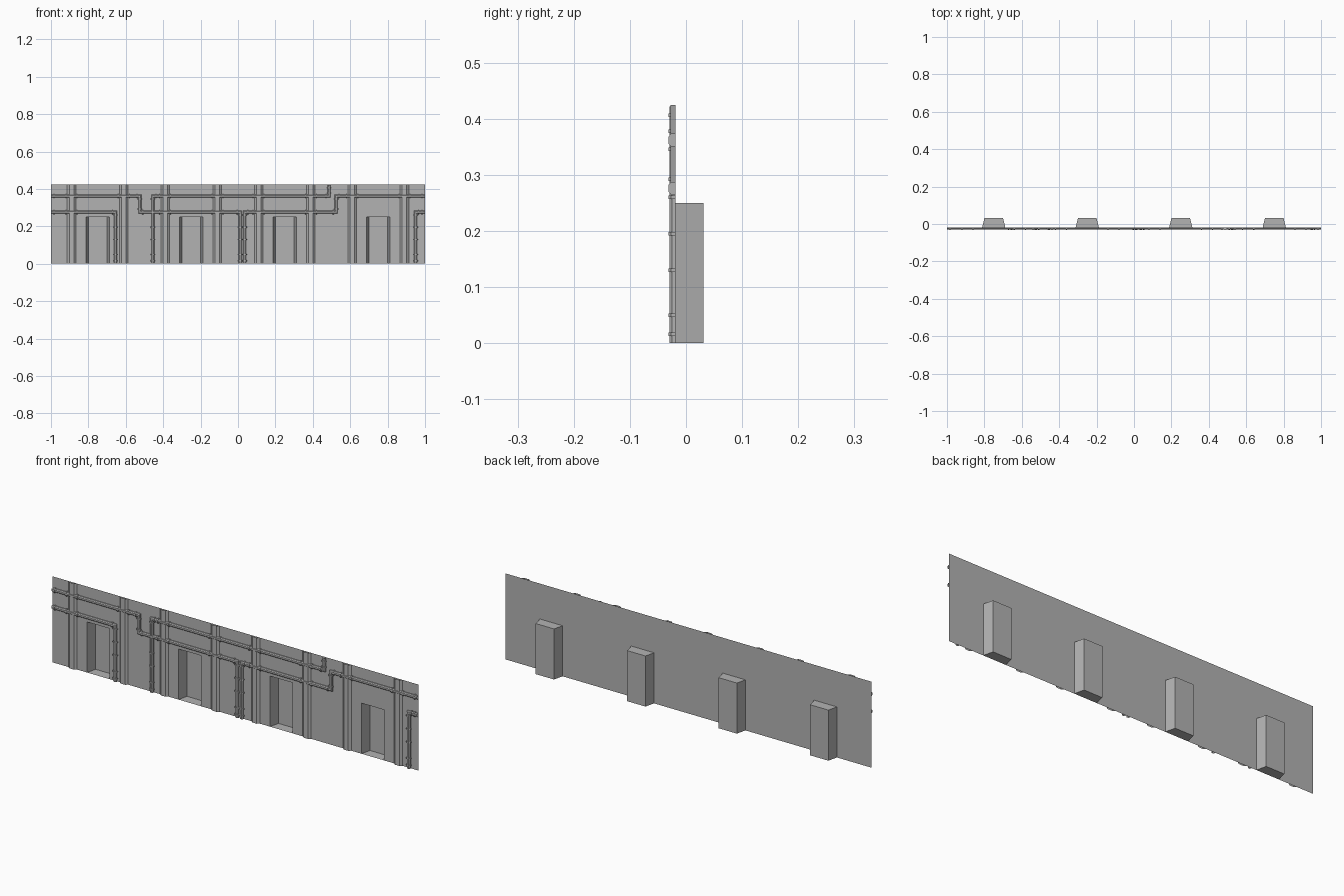
import bpy
import bmesh
from mathutils import Vector

if "Cube" in bpy.data.objects:
    bpy.data.objects.remove(bpy.data.objects["Cube"], do_unlink=True)

WALL_Y, BACK_Y, HEIGHT, DOOR_H = -0.019, 0.031, 0.425, 0.25
DOORS = [-0.75, -0.25, 0.25, 0.75]
PILLARS = [s * x for x in (0.11, 0.39, 0.61, 0.89) for s in (-1, 1)]

grey = bpy.data.materials.new("concrete grey")
grey.use_nodes = True
colour = (0.45, 0.45, 0.45, 1)
grey.diffuse_color = colour
grey.node_tree.nodes["Principled BSDF"].inputs["Base Color"].default_value = colour


def finish(bm, name):
    bmesh.ops.remove_doubles(bm, verts=bm.verts, dist=0.00001)
    mesh = bpy.data.meshes.new(name)
    bm.to_mesh(mesh)
    bm.free()
    mesh.materials.append(grey)
    obj = bpy.data.objects.new(name, mesh)
    bpy.context.collection.objects.link(obj)


def face(bm, points):
    bm.faces.new([bm.verts.new(p) for p in points])


def sweep(bm, path, profile, caps=False):
    """Sweep a (sideways, outward) profile along an x-z path on the wall."""
    pts = [Vector(p) for p in path]
    rings = []
    for i, p in enumerate(pts):
        before = (p - pts[i - 1]).normalized() if i else None
        after = (pts[i + 1] - p).normalized() if i < len(pts) - 1 else None
        a, b = before or after, after or before
        na, nb = Vector((a.y, -a.x)), Vector((b.y, -b.x))
        side = (na + nb) / (1 + na.dot(nb))
        rings.append([bm.verts.new((p.x + side.x * s, WALL_Y - out, p.y + side.y * s))
                      for s, out in profile])
    for r, q in zip(rings, rings[1:]):
        for j in range(len(r) - 1):
            bm.faces.new((r[j], r[j + 1], q[j + 1], q[j]))
    if caps:
        bm.faces.new(rings[0][::-1])
        bm.faces.new(rings[-1])


def half_round(r, depth):
    return [(-r, 0), (-r, depth * 0.6), (-r * 0.5, depth),
            (r * 0.5, depth), (r, depth * 0.6), (r, 0)]


# Wall sheet with tapered door niches
bm = bmesh.new()
plan = [(-1, WALL_Y)]
for x in DOORS:
    niche = [(x - 0.062, WALL_Y), (x - 0.05, BACK_Y), (x + 0.05, BACK_Y), (x + 0.062, WALL_Y)]
    plan += niche
    face(bm, [(px, py, 0) for px, py in niche[::-1]])
    face(bm, [(px, py, DOOR_H) for px, py in niche])
plan.append((1, WALL_Y))
for (ax, ay), (bx, by) in zip(plan, plan[1:]):
    face(bm, [(ax, ay, 0), (bx, by, 0), (bx, by, DOOR_H), (ax, ay, DOOR_H)])
face(bm, [(-1, WALL_Y, DOOR_H), (1, WALL_Y, DOOR_H), (1, WALL_Y, HEIGHT), (-1, WALL_Y, HEIGHT)])
finish(bm, "wall_with_niches")

# Bevelled pillars
bm = bmesh.new()
for x in PILLARS:
    sweep(bm, [(x, 0), (x, HEIGHT)], [(-0.023, 0), (-0.012, 0.009), (0.012, 0.009), (0.023, 0)])
finish(bm, "pillars")

# Pipe runs along the wall
LOW, HIGH = 0.276, 0.362
RUNS = [
    [(-1, HIGH), (-0.525, HIGH), (-0.525, LOW), (0.012, LOW), (0.012, 0)],
    [(-1, LOW), (-0.655, LOW), (-0.655, 0)],
    [(-0.455, 0), (-0.455, HIGH), (0.487, HIGH), (0.487, HIGH + 0.06)],
    [(0.036, 0), (0.036, LOW), (0.525, LOW), (0.525, HIGH), (1, HIGH)],
    [(0.95, 0), (0.95, LOW), (1, LOW)],
]
pipe, collar = half_round(0.008, 0.0105), half_round(0.0115, 0.0125)
bm = bmesh.new()
clamps = bmesh.new()
for run in RUNS:
    sweep(bm, run, pipe)
    for (ax, az), (bx, bz) in zip(run, run[1:]):
        # Collars beside each pillar, up the risers and next to the elbows
        if az == bz:
            lo, hi = min(ax, bx), max(ax, bx)
            spots = [p + d for p in PILLARS for d in (-0.03, 0.03)]
            spots += [lo + 0.016, hi - 0.016]
            for x in spots:
                if lo + 0.01 < x < hi - 0.01:
                    sweep(clamps, [(x - 0.003, az), (x + 0.003, az)], collar, True)
        else:
            lo, hi = min(az, bz), max(az, bz)
            for z in [0.05, 0.13, 0.195, hi - 0.016, lo + 0.016]:
                if lo + 0.01 < z < hi - 0.01:
                    sweep(clamps, [(ax, z - 0.003), (ax, z + 0.003)], collar, True)
finish(bm, "pipes")
finish(clamps, "pipe_collars")
